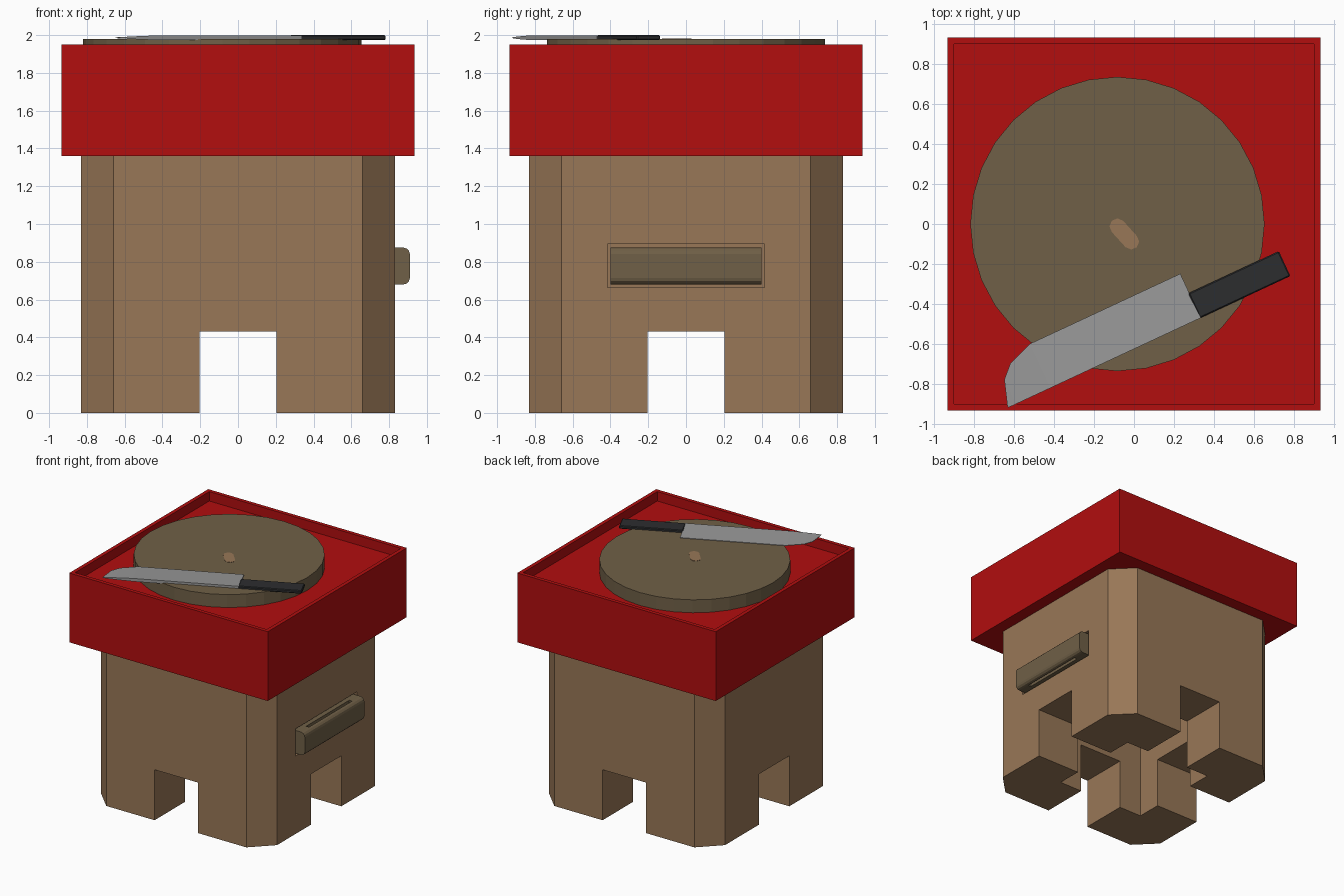
import bpy, bmesh, math
from mathutils import Matrix, Vector

if "Cube" in bpy.data.objects:
    bpy.data.objects.remove(bpy.data.objects["Cube"])


def mat(name, r, g, b):
    m = bpy.data.materials.new(name)
    lin = lambda c: ((c / 255 + 0.055) / 1.055) ** 2.4 if c > 10 else c / 255 / 12.92
    m.diffuse_color = (lin(r), lin(g), lin(b), 1)
    m.use_nodes = True
    m.node_tree.nodes["Principled BSDF"].inputs["Base Color"].default_value = m.diffuse_color
    return m


BROWN = mat("warm brown", 152, 119, 87)
RED = mat("red", 178, 14, 15)
OLIVE = mat("dark wood", 112, 96, 71)
STEEL = mat("steel grey", 152, 152, 152)
BLACK = mat("black", 44, 45, 47)


def finish(name, bm, material=None):
    bmesh.ops.recalc_face_normals(bm, faces=bm.faces)
    me = bpy.data.meshes.new(name)
    bm.to_mesh(me)
    bm.free()
    ob = bpy.data.objects.new(name, me)
    bpy.context.collection.objects.link(ob)
    if material:
        me.materials.append(material)
    return ob


def box_bm(x0, x1, y0, y1, z0, z1):
    bm = bmesh.new()
    bmesh.ops.create_cube(bm, size=1)
    for v in bm.verts:
        v.co = Vector((x0 if v.co.x < 0 else x1, y0 if v.co.y < 0 else y1, z0 if v.co.z < 0 else z1))
    return bm


def prism(name, pts, offset, material):
    """Extrude a closed 3D outline along an offset."""
    bm = bmesh.new()
    f = bm.faces.new([bm.verts.new(p) for p in pts])
    ext = bmesh.ops.extrude_face_region(bm, geom=[f], use_keep_orig=True)
    bmesh.ops.translate(bm, vec=offset, verts=[g for g in ext["geom"] if isinstance(g, bmesh.types.BMVert)])
    return finish(name, bm, material)


def cut(ob, boxes):
    """Subtract boxes and bake the result."""
    cutters = []
    for b in boxes:
        c = finish("cutter", box_bm(*b))
        c.hide_render = True
        m = ob.modifiers.new("cut", 'BOOLEAN')
        m.operation, m.solver, m.object = 'DIFFERENCE', 'EXACT', c
        cutters.append(c)
    dg = bpy.context.evaluated_depsgraph_get()
    me = bpy.data.meshes.new_from_object(ob.evaluated_get(dg))
    ob.modifiers.clear()
    ob.data = me
    for c in cutters:
        bpy.data.objects.remove(c)


# Body: chamfered square block, hollow, with a cross-shaped gap leaving four legs
a, c = 0.83, 0.66
outline = [(c, -a, 0), (a, -c, 0), (a, c, 0), (c, a, 0), (-c, a, 0), (-a, c, 0), (-a, -c, 0), (-c, -a, 0)]
body = prism("body", outline, (0, 0, 1.42), BROWN)
cut(body, [(-0.205, 0.205, -1, 1, -0.1, 0.43),
           (-1, 1, -0.205, 0.205, -0.1, 0.43),
           (-0.42, 0.42, -0.42, 0.42, -0.2, 1.35),
           (0.79, 1.0, -0.415, 0.415, 0.663, 0.895)])

# Pull handle on the right side: rounded bar with a finger slot
r, x1, z0, z1 = 0.035, 0.91, 0.68, 0.875
prof = [(0.78, 0, z1), (0.78, 0, z0)]
for cz, start in ((z0 + r, -90), (z1 - r, 0)):
    for i in range(4):
        t = math.radians(start + i * 30)
        prof.append((x1 - r + r * math.cos(t), 0, cz + r * math.sin(t)))
prof = [(x, -0.4, z) for x, y, z in prof]
handle = prism("side_handle", prof, (0, 0.8, 0), OLIVE)
cut(handle, [(0.845, 0.872, -0.29, 0.29, 0.5, 1.0)])

# Red tray top with a sunken floor
bm = box_bm(-0.935, 0.935, -0.935, 0.935, 1.36, 1.95)
top = max(bm.faces, key=lambda f: f.calc_center_median().z)
bmesh.ops.inset_region(bm, faces=[top], thickness=0.046)
ext = bmesh.ops.extrude_face_region(bm, geom=[top])
bmesh.ops.translate(bm, vec=(0, 0, -0.08), verts=[g for g in ext["geom"] if isinstance(g, bmesh.types.BMVert)])
if top.is_valid:
    bm.faces.remove(top)
finish("tray", bm, RED)

# Round cutting board
bm = bmesh.new()
bmesh.ops.create_cone(bm, cap_ends=True, segments=32, radius1=0.737, radius2=0.737, depth=0.11,
                      matrix=Matrix.Translation((-0.083, 0, 1.925)))
finish("round_board", bm, OLIVE)

# Small oblong mark in the middle of the board
p, q, w = Vector((-0.083, -0.012, 1.975)), Vector((-0.014, -0.088, 1.975)), 0.04
mark = []
for centre, start in ((p, 45), (q, 225)):
    for i in range(5):
        t = math.radians(start + i * 45)
        mark.append(centre + w * Vector((math.cos(t), math.sin(t), 0)))
prism("board_mark", mark, (0, 0, 0.007), BROWN)

# Knife: local x runs from tip to handle, local y from spine to cutting edge
place = Matrix.Translation((0.335, -0.47, 1.986)) @ Matrix.Rotation(math.radians(25), 4, 'Z')

# Blade: stations of (position, width, half thickness of spine)
stations = [(0, 0.244, 0.013), (-0.83, 0.244, 0.013), (-0.963, 0.195, 0.008),
            (-1.023, 0.136, 0.005), (-1.065, 0.01, 0.002)]
bm = bmesh.new()
rings = [[bm.verts.new(v) for v in ((u, 0, h), (u, wd, 0.002), (u, wd, -0.002), (u, 0, -h))]
         for u, wd, h in stations]
for s, t in zip(rings, rings[1:]):
    for i in range(4):
        j = (i + 1) % 4
        bm.faces.new((s[i], s[j], t[j], t[i]))
bm.faces.new(rings[0])
bm.faces.new(rings[-1])
bm.transform(place)
finish("knife_blade", bm, STEEL)

# Knife handle
bm = box_bm(-0.005, 0.495, 0, 0.138, -0.013, 0.014)
bmesh.ops.bevel(bm, geom=list(bm.edges), offset=0.006, segments=1, affect='EDGES')
bm.transform(place)
finish("knife_handle", bm, BLACK)
